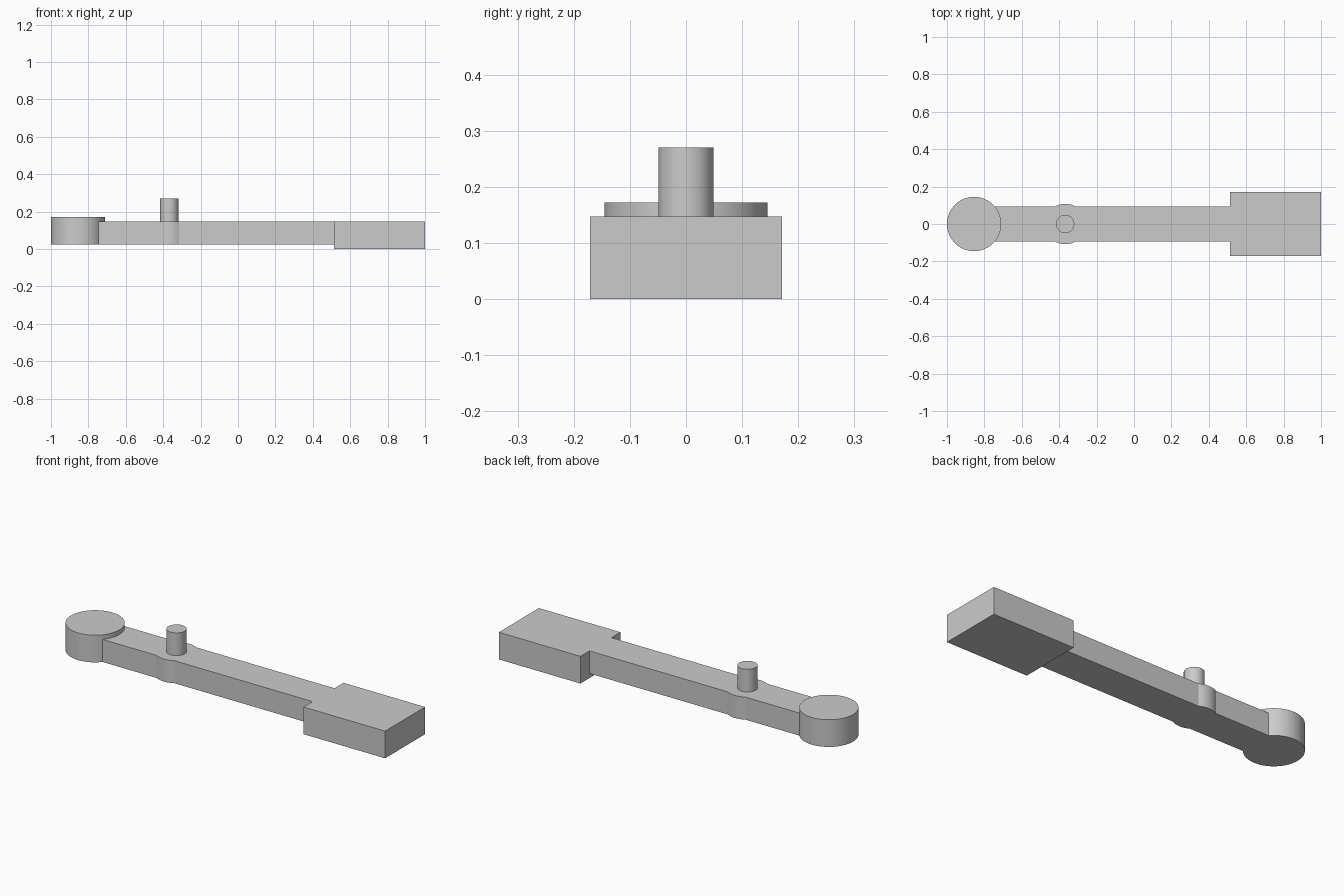
import bpy, bmesh, math

if "Cube" in bpy.data.objects:
    bpy.data.objects.remove(bpy.data.objects["Cube"], do_unlink=True)

GREY = (0.6, 0.6, 0.6, 1)
mat = bpy.data.materials.new("plain grey")
mat.use_nodes = True
mat.diffuse_color = GREY
mat.node_tree.nodes["Principled BSDF"].inputs["Base Color"].default_value = GREY

BASE, TOP = 0.025, 0.147          # arm underside and upper face
HALF = 0.094                      # half width of the arm
DISC_X, DISC_R = -0.855, 0.145
BOSS_X, BOSS_R = -0.368, 0.108
BLOCK_X = 0.512


def arc(cx, r, start, end, n):
    """Points along an arc centred on the arm's axis."""
    angles = [start + (end - start) * i / n for i in range(n + 1)]
    return [(cx + r * math.cos(a), r * math.sin(a)) for a in angles]


def extrude(name, outline, z0, z1):
    """Closed solid from a counter-clockwise outline."""
    bm = bmesh.new()
    face = bm.faces.new([bm.verts.new((x, y, z0)) for x, y in outline])
    result = bmesh.ops.extrude_face_region(bm, geom=[face], use_keep_orig=True)
    top = [g for g in result["geom"] if isinstance(g, bmesh.types.BMVert)]
    bmesh.ops.translate(bm, verts=top, vec=(0, 0, z1 - z0))
    bmesh.ops.recalc_face_normals(bm, faces=bm.faces)
    mesh = bpy.data.meshes.new(name)
    bm.to_mesh(mesh)
    bm.free()
    mesh.materials.append(mat)
    obj = bpy.data.objects.new(name, mesh)
    bpy.context.collection.objects.link(obj)
    bpy.ops.object.select_all(action="DESELECT")
    obj.select_set(True)
    bpy.context.view_layer.objects.active = obj
    bpy.ops.object.shade_smooth_by_angle(angle=math.radians(15))
    return obj


def cylinder(name, cx, r, z0, z1, n=96):
    return extrude(name, arc(cx, r, 0, math.tau, n)[:-1], z0, z1)


# Arm with a round boss bulging from both sides, hollowed to meet the disc
boss_a = math.asin(HALF / BOSS_R)
disc_a = math.asin(HALF / DISC_R)
outline = arc(BOSS_X, BOSS_R, boss_a - math.pi, -boss_a, 20)
outline += [(BLOCK_X, -HALF), (BLOCK_X, HALF)]
outline += arc(BOSS_X, BOSS_R, boss_a, math.pi - boss_a, 20)
outline += arc(DISC_X, DISC_R, disc_a, -disc_a, 24)
extrude("arm", outline, BASE, TOP)

# Round end, upright pin and rectangular end block
cylinder("end_disc", DISC_X, DISC_R, BASE, 0.172)
cylinder("pin", BOSS_X, 0.049, TOP, 0.27, 64)
w = 0.171
extrude("end_block", [(BLOCK_X, -w), (1, -w), (1, w), (BLOCK_X, w)], 0, TOP)
